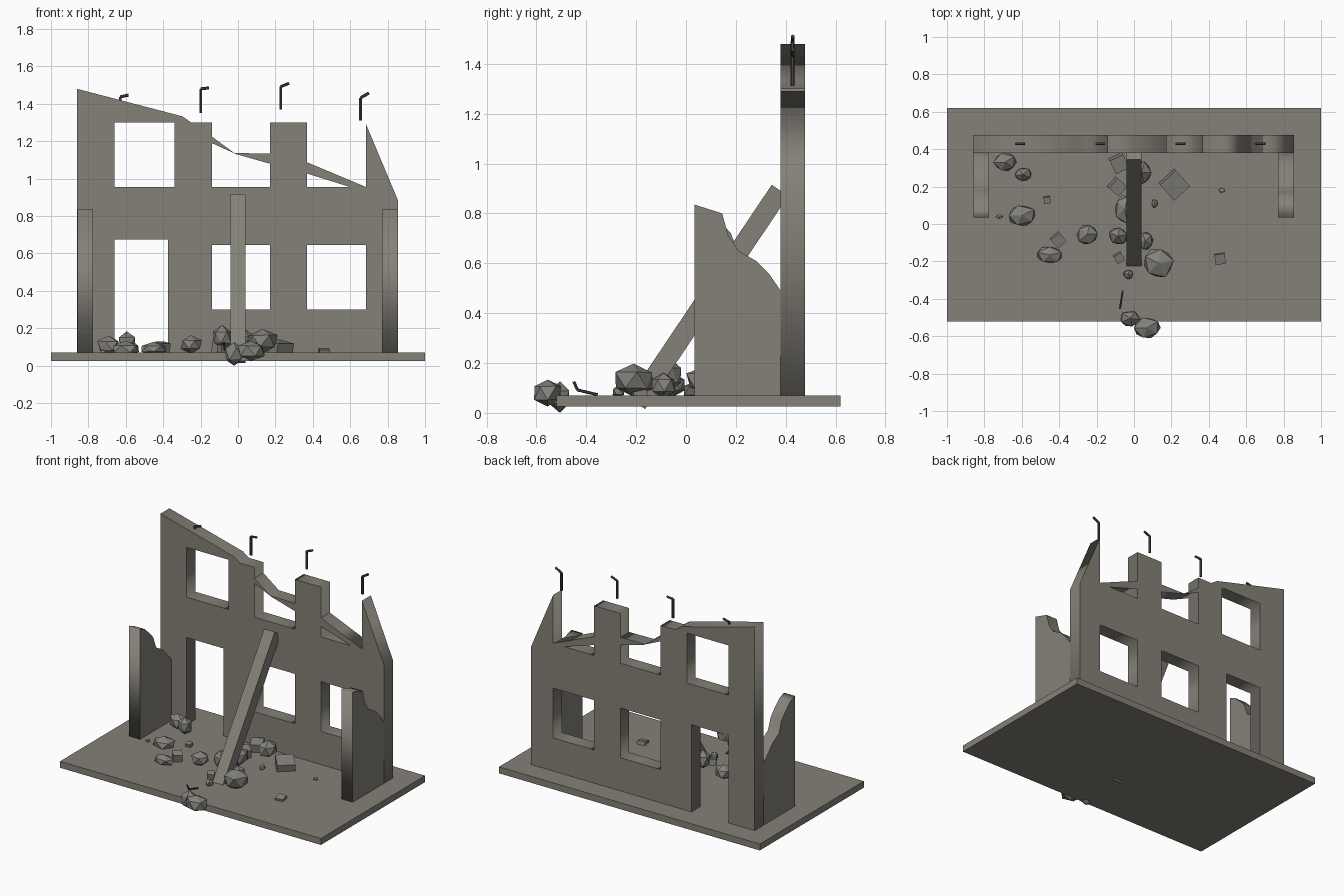
import bpy, bmesh, math, random
from mathutils import Vector, Matrix

if "Cube" in bpy.data.objects:
    bpy.data.objects.remove(bpy.data.objects["Cube"])

random.seed(4)


def material(name, col):
    m = bpy.data.materials.new(name)
    m.diffuse_color = (*col, 1)
    m.use_nodes = True
    m.node_tree.nodes["Principled BSDF"].inputs["Base Color"].default_value = m.diffuse_color
    return m


concrete = material("concrete grey", (0.235, 0.22, 0.188))
stone = material("rubble grey", (0.225, 0.22, 0.20))
steel = material("dark steel", (0.07, 0.065, 0.06))


def from_bmesh(name, bm, mat):
    me = bpy.data.meshes.new(name)
    bm.to_mesh(me)
    bm.free()
    me.materials.append(mat)
    ob = bpy.data.objects.new(name, me)
    bpy.context.collection.objects.link(ob)
    return ob


def box(name, loc, size, mat, rot=None):
    bm = bmesh.new()
    bmesh.ops.create_cube(bm, size=1)
    r = rot if rot else Matrix.Identity(4)
    bm.transform(Matrix.Translation(loc) @ r @ Matrix.Diagonal((*size, 1)))
    return from_bmesh(name, bm, mat)


def panel(name, loops, thick, loc, rot):
    """Flat filled outline (first loop) with holes (other loops), extruded."""
    cu = bpy.data.curves.new(name, 'CURVE')
    cu.dimensions = '2D'
    cu.fill_mode = 'BOTH'
    cu.extrude = thick / 2
    for pts in loops:
        s = cu.splines.new('POLY')
        s.points.add(len(pts) - 1)
        for p, (a, b) in zip(s.points, pts):
            p.co = (a, b, 0, 1)
        s.use_cyclic_u = True
    cu.materials.append(concrete)
    ob = bpy.data.objects.new(name, cu)
    ob.location, ob.rotation_euler = loc, rot
    bpy.context.collection.objects.link(ob)
    bpy.ops.object.select_all(action='DESELECT')
    ob.select_set(True)
    bpy.context.view_layer.objects.active = ob
    bpy.ops.object.convert(target='MESH')
    return ob


def rect(x0, x1, z0, z1):
    return [(x0, z0), (x1, z0), (x1, z1), (x0, z1)]


def rod(name, pts, r):
    """Bent reinforcing bar made of six-sided segments."""
    bm = bmesh.new()
    for a, b in zip(pts, pts[1:]):
        a, b = Vector(a), Vector(b)
        d = b - a
        mat = Matrix.Translation((a + b) / 2) @ d.to_track_quat('Z', 'Y').to_matrix().to_4x4()
        bmesh.ops.create_cone(bm, segments=6, radius1=r, radius2=r, depth=d.length,
                              cap_ends=True, matrix=mat)
    return from_bmesh(name, bm, steel)


def chunk(name, x, y, z, rx, ry, rz):
    """Jittered icosahedron boulder."""
    bm = bmesh.new()
    bmesh.ops.create_icosphere(bm, subdivisions=1, radius=1)
    bm.transform(Matrix.Rotation(random.uniform(0, 6), 4, 'Z'))
    for v in bm.verts:
        v.co *= random.uniform(0.9, 1.1)
    bm.transform(Matrix.Translation((x, y, z)) @ Matrix.Diagonal((rx, ry, rz, 1)))
    return from_bmesh(name, bm, stone)


# Floor slab
box("floor_slab", (0, 0.05, 0.0475), (2, 1.14, 0.045), concrete)

# Ruined main wall: broken outline with doorway, plus window holes
H = math.pi / 2
outline = [(-0.86, 0.07), (-0.66, 0.07), (-0.66, 0.675), (-0.375, 0.675), (-0.375, 0.07),
           (0.855, 0.07), (0.855, 0.885), (0.685, 1.29), (0.685, 0.955), (0.37, 0.955),
           (0.37, 1.30), (0.17, 1.30), (0.17, 0.955), (-0.14, 0.955), (-0.14, 1.30),
           (-0.25, 1.30), (-0.297, 1.333), (-0.86, 1.48)]
holes = [rect(-0.66, -0.34, 0.955, 1.30), rect(-0.14, 0.17, 0.30, 0.645),
         rect(0.37, 0.685, 0.30, 0.645)]
WALL = ((0, 0.428, 0), (H, 0, 0))
panel("main_wall", [outline] + holes, 0.097, *WALL)

# Broken lintel slivers across the upper openings
panel("lintel_left", [[(-0.14, 1.19), (-0.01, 1.131), (0.17, 1.08), (0.17, 1.134),
                       (-0.02, 1.137), (-0.14, 1.225)]], 0.097, *WALL)
panel("lintel_right", [[(0.37, 1.027), (0.60, 0.955), (0.685, 0.955), (0.37, 1.087)]],
      0.097, *WALL)

# Side wall stubs with crumbled tops
right_top = [(0.38, 0.49), (0.335, 0.555), (0.28, 0.61), (0.21, 0.65), (0.17, 0.71),
             (0.145, 0.80), (0.035, 0.835)]
left_top = [(0.38, 0.49), (0.36, 0.515), (0.28, 0.60), (0.21, 0.64), (0.18, 0.72),
            (0.145, 0.76), (0.085, 0.815), (0.035, 0.835)]
for name, x, top in (("right_wall_stub", 0.813, right_top), ("left_wall_stub", -0.817, left_top)):
    panel(name, [[(0.035, 0.07), (0.38, 0.07)] + top], 0.084, (x, 0, 0), (H, 0, H))

# Fallen beam leaning on the wall
box("fallen_beam", (0, 0.09, 0.465), (0.08, 1.03, 0.08), concrete,
    Matrix.Rotation(math.radians(56.1), 4, 'X'))

# Reinforcing bars above the wall and one on the floor
for i, (x, z0, z1, rise) in enumerate([(-0.63, 1.31, 1.437, 0.01), (-0.2, 1.35, 1.48, 0.005),
                                       (0.228, 1.37, 1.492, 0.018), (0.655, 1.31, 1.432, 0.026)]):
    rod(f"rebar_{i}", [(x, 0.428, z0), (x, 0.428, z1), (x + 0.045, 0.428, z1 + rise)], 0.008)
rod("floor_rebar", [(-0.06, -0.355, 0.073), (-0.072, -0.435, 0.092), (-0.075, -0.45, 0.125)], 0.006)

# Rubble boulders: x, y, z, radii
boulders = [
    (0.13, -0.21, 0.13, 0.088, 0.088, 0.072), (0.07, -0.555, 0.08, 0.075, 0.06, 0.058),
    (-0.02, -0.505, 0.062, 0.06, 0.045, 0.06), (-0.25, -0.055, 0.113, 0.062, 0.062, 0.05),
    (-0.45, -0.165, 0.09, 0.075, 0.05, 0.035), (-0.6, 0.045, 0.09, 0.083, 0.06, 0.04),
    (-0.69, 0.33, 0.105, 0.065, 0.055, 0.055), (-0.595, 0.265, 0.125, 0.05, 0.042, 0.06),
    (0.04, 0.275, 0.13, 0.06, 0.07, 0.06), (-0.05, 0.08, 0.13, 0.06, 0.085, 0.06),
    (-0.085, -0.065, 0.15, 0.055, 0.05, 0.065), (0.06, -0.09, 0.11, 0.045, 0.05, 0.05),
    (-0.03, -0.27, 0.085, 0.03, 0.025, 0.025), (0.11, 0.11, 0.085, 0.018, 0.025, 0.02),
    (0.47, 0.18, 0.075, 0.02, 0.014, 0.01), (-0.72, 0.04, 0.075, 0.02, 0.012, 0.012)]
for i, b in enumerate(boulders):
    chunk(f"boulder_{i}", *b)

# Broken blocks: x, y, z, size, height, turn
blocks = [(0.215, 0.21, 0.1, 0.115, 0.06, 42), (-0.405, -0.085, 0.1, 0.06, 0.05, 40),
          (0.46, -0.185, 0.07, 0.055, 0.04, 8), (-0.465, 0.13, 0.075, 0.035, 0.04, 5),
          (-0.08, 0.325, 0.1, 0.08, 0.07, 25), (-0.09, 0.2, 0.1, 0.07, 0.07, 50),
          (-0.08, -0.18, 0.09, 0.045, 0.04, 30)]
for i, (x, y, z, s, h, a) in enumerate(blocks):
    turn = Matrix.Rotation(math.radians(a), 4, 'Z') @ Matrix.Rotation(0.2, 4, 'X')
    box(f"block_{i}", (x, y, z), (s, s, h), stone, turn)
